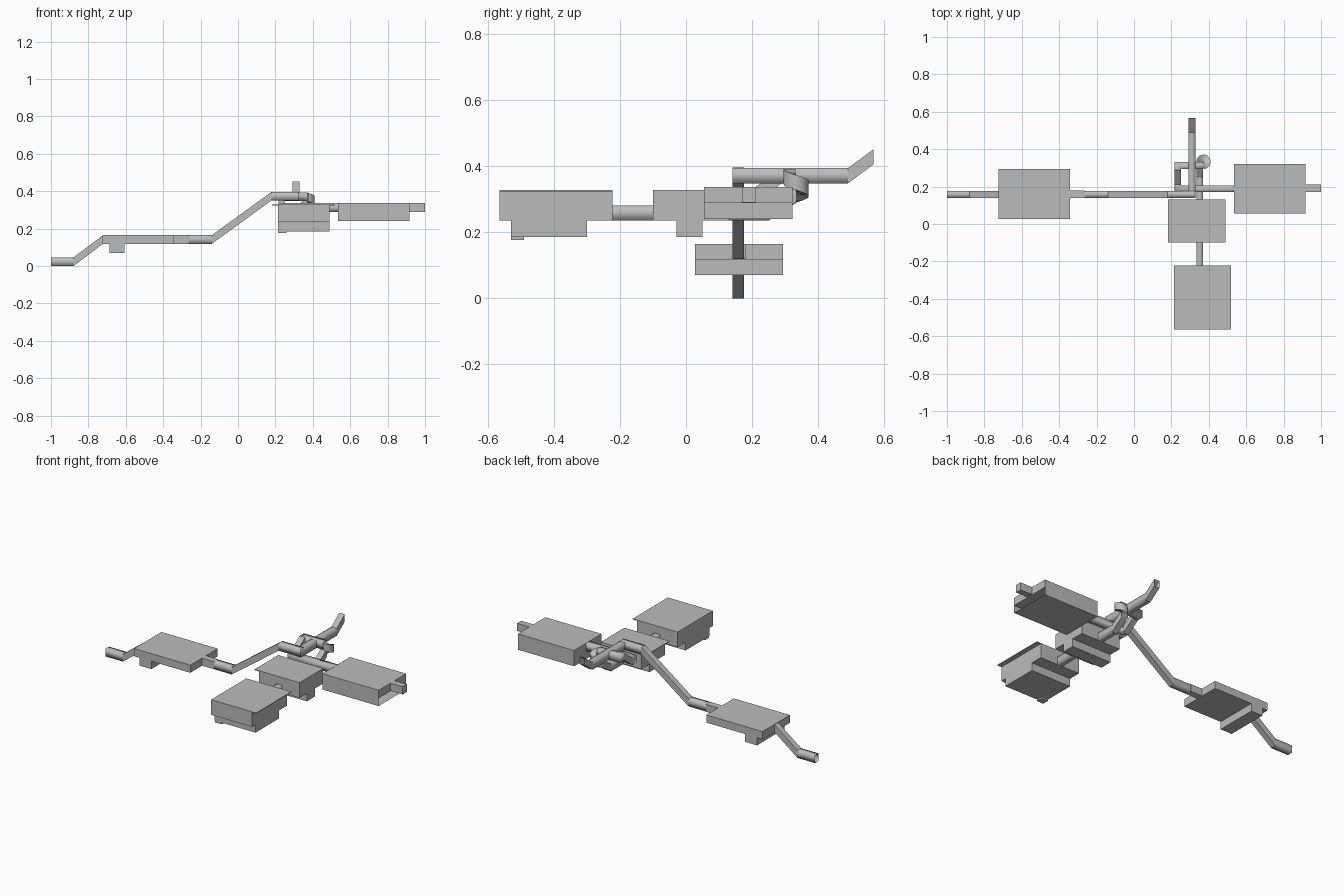
import bpy, bmesh, math
from mathutils import Vector

if "Cube" in bpy.data.objects:
    bpy.data.objects.remove(bpy.data.objects["Cube"], do_unlink=True)

grey = bpy.data.materials.new("stone_grey")
grey.use_nodes = True
GREY = (0.5, 0.5, 0.5, 1)
grey.diffuse_color = GREY
grey.node_tree.nodes["Principled BSDF"].inputs["Base Color"].default_value = GREY

WIDTH, HEIGHT = 0.036, 0.046


def finish(name, bm):
    mesh = bpy.data.meshes.new(name)
    bm.to_mesh(mesh)
    bm.free()
    mesh.materials.append(grey)
    obj = bpy.data.objects.new(name, mesh)
    bpy.context.collection.objects.link(obj)
    return obj


def box(name, xs, ys, zs, open_side=None):
    """Box from its ranges; open_side drops the wall facing that way."""
    bm = bmesh.new()
    bmesh.ops.create_cube(bm, size=1)
    for v in bm.verts:
        v.co = [sum(r) / 2 + c * (r[1] - r[0]) for r, c in zip((xs, ys, zs), v.co)]
    if open_side:
        bm.normal_update()
        wall = [f for f in bm.faces if f.normal.dot(Vector(open_side)) > 0.9]
        bmesh.ops.delete(bm, geom=wall, context='FACES')
    return finish(name, bm)


def tunnel(name, path):
    """Open square passage along floor points, upright sections, mitred bends."""
    pts = [Vector(p) for p in path]
    bm = bmesh.new()
    rings = []
    for i, p in enumerate(pts):
        dirs = []
        for a, b in ((i - 1, i), (i, i + 1)):
            if a >= 0 and b < len(pts):
                d = pts[b] - pts[a]
                d.z = 0
                dirs.append(d.normalized())
        along = sum(dirs, Vector()).normalized()
        side = Vector((along.y, -along.x, 0)) * (WIDTH / 2 / along.dot(dirs[0]))
        up = Vector((0, 0, HEIGHT))
        rings.append([bm.verts.new(c) for c in (p - side, p + side, p + side + up, p - side + up)])
    for i, (r, s) in enumerate(zip(rings, rings[1:])):
        step = pts[i + 1] - pts[i]
        gentle = abs(step.z) < 0.25 * step.length
        for k in range(4):
            n = (k + 1) % 4
            f = bm.faces.new((r[k], r[n], s[n], s[k]))
            f.smooth = gentle
    bmesh.ops.recalc_face_normals(bm, faces=bm.faces)
    return finish(name, bm)


# West room with its sunken trench and doorway
box("west_room", (-0.725, -0.343), (0.027, 0.293), (0.118, 0.165))
box("west_room_trench", (-0.687, -0.607), (0.027, 0.293), (0.07, 0.118))
box("west_room_doorway", (-0.343, -0.262), (0.14, 0.18), (0.119, 0.165))

# East room, lower half open at its far end
box("east_room", (0.535, 0.917), (0.055, 0.322), (0.288, 0.337))
box("east_room_lower", (0.535, 0.917), (0.055, 0.322), (0.24, 0.288), (1, 0, 0))
box("east_room_doorway", (0.917, 1.0), (0.17, 0.21), (0.29, 0.337))

# Middle room with overhanging roof
box("middle_room", (0.213, 0.488), (-0.1, 0.13), (0.235, 0.327))
box("middle_room_lower", (0.213, 0.488), (-0.028, 0.05), (0.186, 0.235))
box("middle_room_roof", (0.182, 0.488), (-0.1, 0.13), (0.324, 0.328))

# South room with overhanging roof and corner pit
box("south_room", (0.213, 0.49), (-0.565, -0.223), (0.235, 0.327))
box("south_room_lower", (0.213, 0.49), (-0.53, -0.3), (0.186, 0.235))
box("south_room_roof", (0.213, 0.519), (-0.565, -0.223), (0.324, 0.328))
box("south_room_pit", (0.215, 0.26), (-0.53, -0.49), (0.176, 0.19))

# Passages
tunnel("west_exit_tunnel", [(-1, 0.158, 0), (-0.88, 0.158, 0), (-0.722, 0.158, 0.119)])
tunnel("main_tunnel", [(-0.262, 0.158, 0.119), (-0.14, 0.158, 0.119),
                       (0.178, 0.158, 0.35), (0.326, 0.158, 0.35)])
tunnel("north_exit_tunnel", [(0.31, 0.14, 0.348), (0.31, 0.49, 0.348), (0.31, 0.567, 0.405)])
tunnel("south_link_tunnel", [(0.352, -0.223, 0.235), (0.352, -0.1, 0.235)])

# Spiral climb from the middle room, then a loop down into the east room
spiral = []
for i in range(19):
    t = i / 18
    a = math.pi * (1 - 1.5 * t)
    spiral.append((0.372 + 0.02 * math.cos(a), 0.333 + 0.02 * math.sin(a), 0.29 + 0.056 * t))
tunnel("spiral_tunnel", [(0.352, 0.13, 0.235), (0.352, 0.25, 0.235)] + spiral)
tunnel("loop_tunnel", [(0.372, 0.313, 0.348), (0.234, 0.313, 0.348), (0.234, 0.29, 0.348),
                       (0.234, 0.21, 0.29), (0.234, 0.188, 0.29), (0.535, 0.188, 0.29)])
